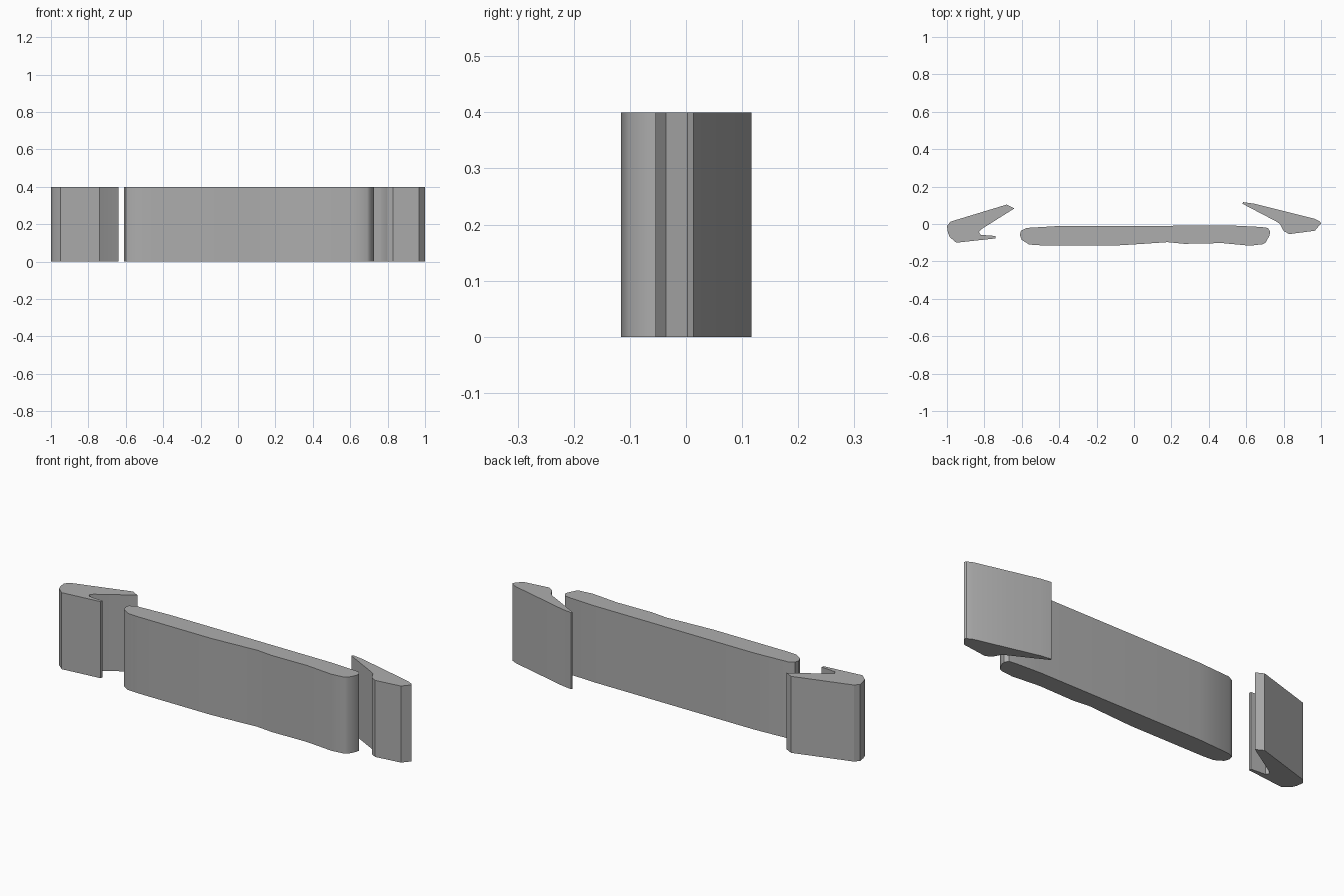
import bpy
import bmesh
import math

HEIGHT = 0.4

cube = bpy.data.objects.get("Cube")
if cube:
    bpy.data.objects.remove(cube, do_unlink=True)

grey = bpy.data.materials.new("plain grey")
grey.use_nodes = True
grey.diffuse_color = (0.42, 0.42, 0.42, 1)
grey.node_tree.nodes["Principled BSDF"].inputs["Base Color"].default_value = grey.diffuse_color


def extrude_profile(name, outline):
    """Raise a closed plan outline into a capped solid."""
    bm = bmesh.new()
    base = bm.faces.new([bm.verts.new((x, y, 0)) for x, y in outline])
    raised = bmesh.ops.extrude_face_region(bm, geom=[base], use_keep_orig=True)["geom"]
    top = [v for v in raised if isinstance(v, bmesh.types.BMVert)]
    bmesh.ops.translate(bm, verts=top, vec=(0, 0, HEIGHT))
    bmesh.ops.recalc_face_normals(bm, faces=bm.faces)
    mesh = bpy.data.meshes.new(name)
    bm.to_mesh(mesh)
    bm.free()
    mesh.materials.append(grey)
    obj = bpy.data.objects.new(name, mesh)
    bpy.context.collection.objects.link(obj)
    bpy.ops.object.select_all(action="DESELECT")
    obj.select_set(True)
    bpy.context.view_layer.objects.active = obj
    bpy.ops.object.shade_smooth_by_angle(angle=math.radians(30))


# Hooked leading slat
extrude_profile("leading_slat", [
    (-1, -0.01), (-0.995, -0.045), (-0.985, -0.07), (-0.95, -0.1),
    (-0.74, -0.077), (-0.74, -0.064), (-0.82, -0.058), (-0.83, -0.042),
    (-0.815, -0.027), (-0.64, 0.083), (-0.68, 0.104), (-0.98, 0.013)])

# Long main panel with rounded ends and a wavy front
extrude_profile("main_panel", [
    (-0.61, -0.06), (-0.6, -0.085), (-0.56, -0.11), (-0.5, -0.114),
    (-0.08, -0.114), (0.05, -0.106), (0.18, -0.097), (0.27, -0.106),
    (0.47, -0.102), (0.62, -0.116), (0.69, -0.108), (0.705, -0.098),
    (0.725, -0.06), (0.728, -0.04), (0.715, -0.021), (0.68, -0.016),
    (0.54, -0.009), (-0.39, -0.01), (-0.575, -0.021), (-0.605, -0.037)])

# Tapered trailing flap
extrude_profile("trailing_flap", [
    (1, 0.003), (0.967, -0.036), (0.83, -0.054), (0.8, -0.037),
    (0.78, 0), (0.76, 0.014), (0.58, 0.108), (0.583, 0.117),
    (0.64, 0.109), (0.8, 0.069), (0.965, 0.028), (0.995, 0.013)])
